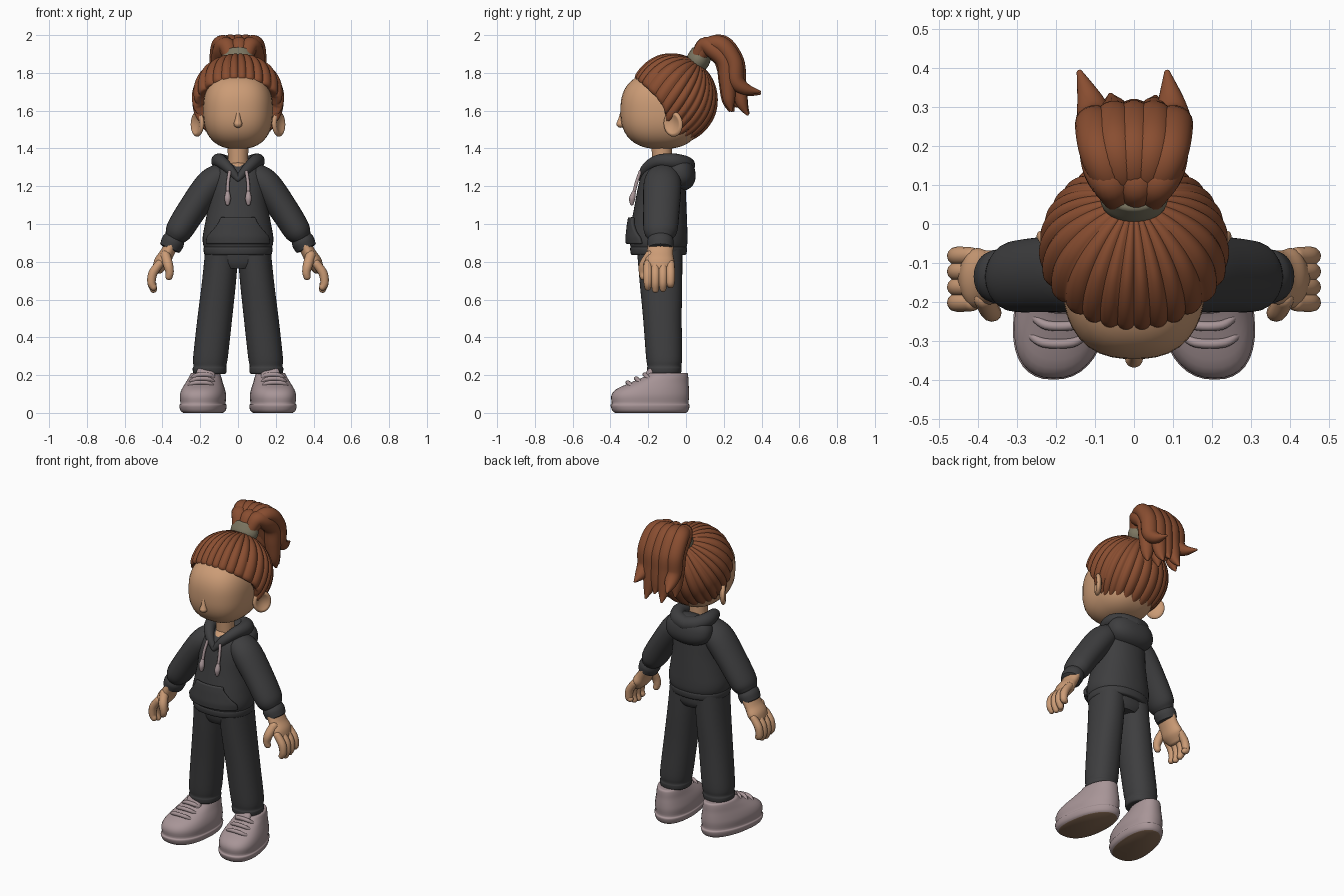
import bpy, bmesh, math
from mathutils import Vector, Matrix, Euler

if "Cube" in bpy.data.objects:
    bpy.data.objects.remove(bpy.data.objects["Cube"], do_unlink=True)


def material(name, rgb):
    m = bpy.data.materials.new(name)
    m.use_nodes = True
    m.diffuse_color = (*rgb, 1)
    bsdf = next(n for n in m.node_tree.nodes if n.type == "BSDF_PRINCIPLED")
    bsdf.inputs["Base Color"].default_value = (*rgb, 1)
    bsdf.inputs["Roughness"].default_value = 0.8
    return m


SKIN = material("skin", (0.6, 0.33, 0.18))
HAIR = material("auburn hair", (0.25, 0.075, 0.03))
CLOTH = material("charcoal cloth", (0.048, 0.048, 0.05))
SHOE = material("dusty pink", (0.39, 0.3, 0.31))
SOLE = material("brown sole", (0.25, 0.15, 0.09))
BAND = material("olive band", (0.2, 0.18, 0.12))


def finish(name, bm, mat, s=1):
    """Turn a bmesh into a smooth object, mirrored in x when s is -1."""
    for v in bm.verts:
        v.co.x *= s
    bmesh.ops.recalc_face_normals(bm, faces=bm.faces)
    me = bpy.data.meshes.new(name)
    bm.to_mesh(me)
    bm.free()
    me.materials.append(mat)
    for p in me.polygons:
        p.use_smooth = True
    me.set_sharp_from_angle(angle=math.radians(50))
    ob = bpy.data.objects.new(name, me)
    bpy.context.collection.objects.link(ob)
    return ob


def loft(name, rings, mat, s=1):
    """Skin a list of closed rings and cap both ends."""
    bm = bmesh.new()
    rows = [[bm.verts.new(p) for p in ring] for ring in rings]
    n = len(rows[0])
    for a, b in zip(rows, rows[1:]):
        for i in range(n):
            j = (i + 1) % n
            bm.faces.new((a[i], a[j], b[j], b[i]))
    bm.faces.new(rows[0])
    bm.faces.new(rows[-1])
    return finish(name, bm, mat, s)


def spline(pts, n=6):
    """Catmull-Rom interpolation of tuples of any length."""
    out = []
    p = [pts[0], *pts, pts[-1]]
    for a, b, c, d in zip(p, p[1:], p[2:], p[3:]):
        for k in range(n):
            t = k / n
            out.append(tuple(y + t / 2 * (z - x + t * (2 * x - 5 * y + 4 * z - w + t * (3 * (y - z) + w - x)))
                             for x, y, z, w in zip(a, b, c, d)))
    return out + [tuple(pts[-1])]


def lookup(table, x):
    """Linear value from (x, value) pairs."""
    for (a, u), (b, v) in zip(table, table[1:]):
        if x <= b:
            return u + (v - u) * (x - a) / (b - a)
    return table[-1][1]


def power(v, p):
    return math.copysign(abs(v) ** (2 / p), v)


def stack(name, rows, mat, s=1, p=2.2, sides=40):
    """Loft horizontal rings given as (z, cx, cy, rx, ry)."""
    turn = [2 * math.pi * i / sides for i in range(sides)]
    return loft(name, [[(cx + rx * power(math.cos(a), p), cy + ry * power(math.sin(a), p), z) for a in turn]
                       for z, cx, cy, rx, ry in spline(rows, 4)], mat, s)


def tube(name, pts, mat, s=1, ref=(1, 0, 0), flat=1.0, cap=0.9, sides=18):
    """Round-ended tube through (x, y, z, radius) points; flat widens it along ref."""
    path = [(Vector(q[:3]), q[3]) for q in spline(pts)]
    d0 = (path[0][0] - path[1][0]).normalized()
    d1 = (path[-1][0] - path[-2][0]).normalized()
    arcs = [math.radians(a) for a in (80, 55, 28)]
    (a, ra), (b, rb) = path[0], path[-1]
    path = ([(a + d0 * ra * cap * math.sin(t), ra * math.cos(t)) for t in arcs] + path
            + [(b + d1 * rb * cap * math.sin(t), rb * math.cos(t)) for t in reversed(arcs)])
    rings = []
    for i, (c, r) in enumerate(path):
        t = (path[min(i + 1, len(path) - 1)][0] - path[max(i - 1, 0)][0]).normalized()
        e = Vector(ref)
        e = (e - t * e.dot(t)).normalized()
        f = t.cross(e)
        rings.append([c + e * r * flat * math.cos(k) + f * r * math.sin(k)
                      for k in (2 * math.pi * j / sides for j in range(sides))])
    return loft(name, rings, mat, s)


def ball(name, c, r, mat, s=1, p=2.0, rot=(0, 0, 0), dent=0.0):
    """Superellipsoid, with an optional hollow on its +x side."""
    bm = bmesh.new()
    bmesh.ops.create_uvsphere(bm, u_segments=40, v_segments=28, radius=1)
    m = Matrix.Translation(c) @ Euler(rot).to_matrix().to_4x4()
    for v in bm.verts:
        q = v.co / sum(abs(k) ** p for k in v.co) ** (1 / p)
        x = q.x * r[0]
        if q.x > 0:
            x -= dent * max(0, 1 - 1.6 * (q.y ** 2 + q.z ** 2))
        v.co = m @ Vector((x, q.y * r[1], q.z * r[2]))
    return finish(name, bm, mat, s)


# Head, nose, neck
ball("head", (0, -0.13, 1.6), (0.185, 0.217, 0.203), SKIN, p=2.5)
tube("nose", [(0, -0.335, 1.6, 0.01), (0, -0.343, 1.56, 0.014), (0, -0.346, 1.53, 0.023)], SKIN)
tube("neck", [(0, -0.115, 1.2, 0.06), (0, -0.125, 1.32, 0.054), (0, -0.13, 1.46, 0.056)], SKIN)
ball("upper_chest", (0, -0.15, 1.27), (0.07, 0.07, 0.06), SKIN)

# Combed hair cap: ridges run from the ponytail to the hairline
HAIRLINE = [(0, 97), (45, 98), (70, 101), (86, 107), (105, 124), (120, 134), (140, 137), (180, 128)]
pole, fore, side = Vector((0, 0.57, 0.82)), Vector((0, -0.82, 0.57)), Vector((1, 0, 0))
LOCKS, STEPS = 28, 26


def hair_point(u, v, shrink):
    deg = abs(math.degrees(u))
    theta = 0.05 + v * (math.radians(lookup(HAIRLINE, deg)) - 0.05)
    d = pole * math.cos(theta) + (fore * math.cos(u) + side * math.sin(u)) * math.sin(theta)
    ridge = abs(math.sin(LOCKS / 2 * (u + 0.07 * math.sin(3 * u)))) ** 0.7
    k = (0.98 + 0.055 * ridge * min(1, 1.8 * v)) * shrink
    return Vector((0, -0.065, 1.665)) + Vector((d.x * 0.236, d.y * 0.23, d.z * 0.236)) * k


angles = [-math.pi + 2 * math.pi * i / (LOCKS * 10) for i in range(LOCKS * 10)]
levels = [(i / STEPS, 1) for i in range(STEPS)] + [(1, 0.985), (1.015, 0.95), (1.015, 0.88), (1, 0.75)]
loft("hair_cap", [[hair_point(u, v, k) for u in angles] for v, k in levels], HAIR)

# Ponytail band and locks
tube("hair_band", [(0, 0.052, 1.845, 0.058), (0, 0.066, 1.87, 0.062), (0, 0.085, 1.91, 0.056)],
     BAND, flat=1.4, cap=0.2, sides=32)
tube("ponytail_core", [(0, 0.07, 1.87, 0.04), (0, 0.13, 1.93, 0.055), (0, 0.2, 1.9, 0.065),
                       (0, 0.235, 1.8, 0.065), (0, 0.25, 1.71, 0.05), (0, 0.27, 1.63, 0.015)], HAIR, flat=1.5)
# spread, forward shift, then the tip
TAILS = [(-1, 0.01, -0.14, 0.39, 1.69), (1, 0.01, 0.085, 0.39, 1.7), (-0.5, 0, -0.06, 0.33, 1.585),
         (0.5, 0, 0.055, 0.325, 1.58), (0, 0, 0, 0.315, 1.62), (-0.9, 0.055, -0.1, 0.25, 1.6),
         (0.9, 0.055, 0.1, 0.24, 1.6), (0.1, 0.06, 0.01, 0.23, 1.6)]
for i, (k, b, tx, ty, tz) in enumerate(TAILS):
    tube(f"ponytail_lock_{i + 1}", [
        (0.04 * k, 0.07 - b / 3, 1.87, 0.03), (0.065 * k, 0.125 - b / 2, 1.945, 0.042),
        (0.09 * k, 0.2 - b, 1.95 - b / 2, 0.047), (0.1 * k, 0.262 - b, 1.86, 0.047),
        (0.1 * k, 0.275 - b, 1.76, 0.044), (0.3 * tx + 0.07 * k, 0.4 * ty + 0.165 - 0.6 * b, 0.6 * tz + 0.695, 0.032),
        (tx, ty, tz, 0.007)], HAIR, flat=1.1)

# Hoodie body, hem and hips
TORSO = [(0.85, 0, -0.145, 0.165, 0.135), (0.885, 0, -0.145, 0.183, 0.15), (0.93, 0, -0.145, 0.187, 0.153),
         (1.0, 0, -0.142, 0.175, 0.148), (1.1, 0, -0.135, 0.157, 0.137), (1.2, 0, -0.128, 0.15, 0.125),
         (1.27, 0, -0.122, 0.135, 0.11), (1.31, 0, -0.115, 0.1, 0.085), (1.325, 0, -0.11, 0.05, 0.045)]
stack("hoodie_body", TORSO, CLOTH)
stack("hoodie_hem", [(0.835, 0, -0.145, 0.16, 0.13), (0.84, 0, -0.145, 0.178, 0.146),
                     (0.875, 0, -0.145, 0.182, 0.15), (0.885, 0, -0.145, 0.165, 0.135)], CLOTH)
stack("trouser_hips", [(0.765, 0, -0.135, 0.11, 0.1), (0.8, 0, -0.135, 0.165, 0.115),
                       (0.87, 0, -0.14, 0.165, 0.12)], CLOTH)

# Front pocket follows the body, with sloping hand openings
POCKET = [(0.895, 0.165), (0.93, 0.162), (0.97, 0.128), (1.01, 0.098), (1.035, 0.092)]
bm = bmesh.new()
rows = []
for i in range(15):
    z = 0.895 + 0.01 * i
    w = lookup(POCKET, z)
    cy, rx, ry = (lookup([(r[0], r[c]) for r in TORSO], z) for c in (2, 3, 4))
    rows.append([bm.verts.new((w * t / 10, cy - ry * (1 - abs(w * t / 10 / rx) ** 2.2) ** (1 / 2.2) - 0.013, z))
                 for t in range(-10, 11)])
for a, b in zip(rows, rows[1:]):
    for i in range(20):
        bm.faces.new((a[i], a[i + 1], b[i + 1], b[i]))
pocket = finish("hoodie_pocket", bm, CLOTH)
solid = pocket.modifiers.new("thickness", "SOLIDIFY")
solid.thickness, solid.offset = 0.02, 0
bev = pocket.modifiers.new("soft_edge", "BEVEL")
bev.width, bev.segments = 0.006, 2

# Hood hanging behind the neck
ball("hood_bag", (0, -0.035, 1.265), (0.15, 0.085, 0.092), CLOTH, p=2.3, rot=(0.15, 0, 0))

for s, tag in ((1, "left"), (-1, "right")):
    ball(f"{tag}_ear", (0.215, -0.068, 1.53), (0.022, 0.057, 0.068), SKIN, s, rot=(0.15, 0, -0.55), dent=0.022)
    tube(f"{tag}_hood_rim", [(0, -0.238, 1.238, 0.016), (0.045, -0.215, 1.29, 0.026), (0.088, -0.155, 1.33, 0.034),
                             (0.1, -0.075, 1.332, 0.042), (0.065, -0.015, 1.32, 0.044), (0, 0.006, 1.31, 0.044)],
         CLOTH, s, ref=(0, 0, 1))
    # Drawstring with its knotted tip
    tube(f"{tag}_drawstring", [(0.045, -0.243, 1.275, 0.009), (0.053, -0.262, 1.22, 0.009),
                               (0.055, -0.277, 1.16, 0.009)], SHOE, s, sides=10)
    tube(f"{tag}_drawstring_tip", [(0.055, -0.277, 1.165, 0.012), (0.055, -0.285, 1.135, 0.017),
                                   (0.055, -0.287, 1.108, 0.011)], SHOE, s, sides=10)

    # Sleeve, cuff and hand
    tube(f"{tag}_sleeve", [(0.09, -0.12, 1.255, 0.07), (0.15, -0.125, 1.205, 0.08), (0.24, -0.13, 1.08, 0.077),
                           (0.31, -0.135, 0.97, 0.072), (0.335, -0.135, 0.93, 0.056)],
         CLOTH, s, ref=(0, 1, 0), flat=1.25, cap=0.4, sides=28)
    tube(f"{tag}_cuff", [(0.333, -0.135, 0.93, 0.054), (0.345, -0.135, 0.905, 0.061),
                         (0.36, -0.135, 0.872, 0.057)], CLOTH, s, ref=(0, 1, 0), flat=1.15, cap=0.15, sides=28)
    tube(f"{tag}_palm", [(0.352, -0.135, 0.89, 0.037), (0.378, -0.138, 0.84, 0.038), (0.405, -0.14, 0.795, 0.042),
                         (0.428, -0.14, 0.755, 0.028)], SKIN, s, ref=(0, 1, 0), flat=1.85, cap=0.5)
    for i, drop in enumerate((0.025, 0.005, 0, 0.012)):
        y = -0.082 - 0.04 * i
        tube(f"{tag}_finger_{i + 1}", [(0.415, y, 0.79, 0.022), (0.45, y, 0.74, 0.024), (0.458, y, 0.69, 0.022),
                                       (0.447, y, 0.652 + drop, 0.018)], SKIN, s, ref=(0, 1, 0), sides=12)
    tube(f"{tag}_thumb", [(0.385, -0.19, 0.835, 0.027), (0.37, -0.222, 0.785, 0.026), (0.362, -0.228, 0.745, 0.022),
                          (0.366, -0.225, 0.72, 0.019)], SKIN, s, ref=(0, 1, 0), sides=12)

    # Trouser leg with a gathered bottom
    stack(f"{tag}_trouser_leg", [
        (0.205, 0.15, -0.115, 0.07, 0.075), (0.21, 0.15, -0.115, 0.086, 0.088), (0.235, 0.15, -0.115, 0.09, 0.092),
        (0.25, 0.149, -0.115, 0.087, 0.09), (0.3, 0.145, -0.116, 0.092, 0.096), (0.5, 0.123, -0.125, 0.092, 0.102),
        (0.7, 0.1, -0.133, 0.09, 0.113), (0.87, 0.085, -0.14, 0.088, 0.12)], CLOTH, s)

    # Shoe rings: z, toe y, heel y, half width
    rings = []
    for z, y0, y1, w in spline([
            (0.0, -0.375, 0.0, 0.1), (0.012, -0.39, 0.012, 0.115), (0.04, -0.4, 0.02, 0.121),
            (0.05, -0.393, 0.013, 0.115), (0.09, -0.396, 0.017, 0.118), (0.125, -0.37, 0.016, 0.11),
            (0.16, -0.295, 0.013, 0.095), (0.19, -0.225, 0.012, 0.083), (0.21, -0.2, 0.008, 0.074),
            (0.212, -0.185, -0.01, 0.06)], 3):
        ring = []
        for a in (2 * math.pi * i / 40 for i in range(40)):
            y = (y0 + y1) / 2 + (y1 - y0) / 2 * power(math.sin(a), 2.3)
            ring.append((0.182 - 0.12 * (y + 0.19) + w * (1 - 0.12 * math.sin(a)) * power(math.cos(a), 2.3), y, z))
        rings.append(ring)
    shoe = loft(f"{tag}_shoe", rings, SHOE, s)
    shoe.data.materials.append(SOLE)
    for f in shoe.data.polygons:
        f.material_index = int(f.center.z < 0.002)
    ball(f"{tag}_shoe_tongue", (0.172, -0.195, 0.2), (0.05, 0.022, 0.05), SHOE, s, p=2.5, rot=(-0.5, 0, 0))
    for i in range(3):
        y, z, w = -0.305 + 0.045 * i, 0.158 + 0.021 * i, 0.075 - 0.005 * i
        c = 0.182 - 0.12 * (y + 0.19)
        tube(f"{tag}_lace_{i + 1}", [(c - w, y + 0.025, z - 0.025, 0.01), (c - w / 2, y, z, 0.012),
                                     (c + w / 2, y, z, 0.012), (c + w, y + 0.025, z - 0.025, 0.01)],
             SHOE, s, ref=(0, 1, 0), sides=10)
